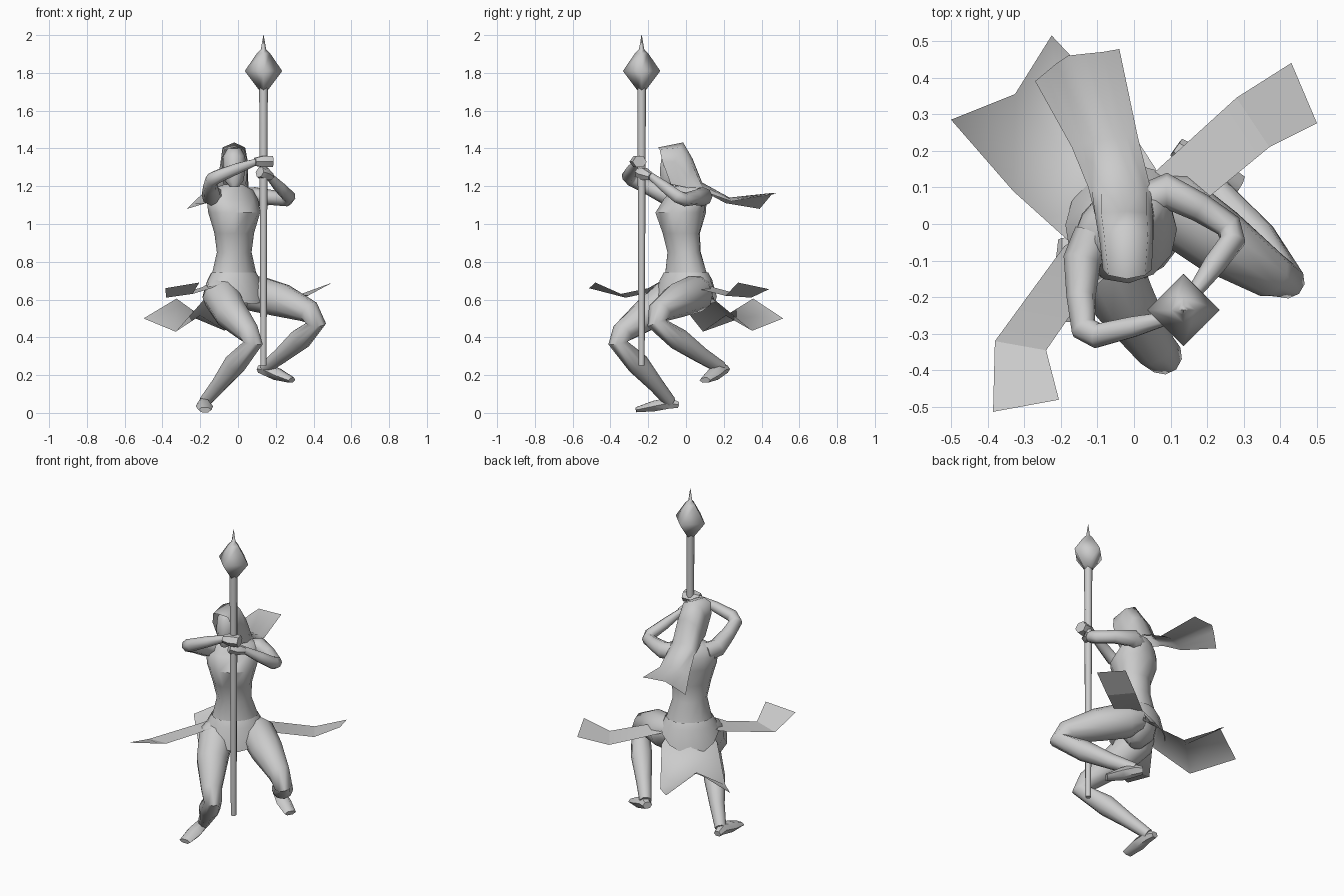
import bpy, bmesh
from math import sin, cos, pi, radians
from mathutils import Vector


def finish(name, bm, angle=50):
    bmesh.ops.recalc_face_normals(bm, faces=bm.faces)
    me = bpy.data.meshes.new(name)
    bm.to_mesh(me)
    bm.free()
    ob = bpy.data.objects.new(name, me)
    bpy.context.collection.objects.link(ob)
    bpy.ops.object.select_all(action='DESELECT')
    ob.select_set(True)
    bpy.context.view_layer.objects.active = ob
    bpy.ops.object.shade_smooth_by_angle(angle=radians(angle))
    return ob


def skin(name, rows, closed=True, caps=True, angle=50):
    """Bridge rows of points into a surface."""
    bm = bmesh.new()
    rs = [[bm.verts.new(p) for p in r] for r in rows]
    n = len(rs[0])
    for a, b in zip(rs, rs[1:]):
        for i in range(n if closed else n - 1):
            j = (i + 1) % n
            bm.faces.new((a[i], a[j], b[j], b[i]))
    if closed and caps:
        bm.faces.new(rs[0])
        bm.faces.new(rs[-1])
    return finish(name, bm, angle)


def tube(name, pts, sides=8, angle=50):
    """Limb through (x, y, z, radius[, second radius])."""
    P = [Vector(p[:3]) for p in pts]
    rows, u = [], None
    for i, p in enumerate(P):
        t = Vector()
        if i:
            t += (p - P[i - 1]).normalized()
        if i < len(P) - 1:
            t += (P[i + 1] - p).normalized()
        t.normalize()
        if u is None:
            u = t.cross(Vector((0, 0, 1)))
            if u.length < 0.05:
                u = Vector((1, 0, 0))
        u = (u - t * u.dot(t)).normalized()
        v = t.cross(u)
        ra, rb = pts[i][3], pts[i][-1]
        rows.append([p + u * ra * cos(2 * pi * k / sides) + v * rb * sin(2 * pi * k / sides)
                     for k in range(sides)])
    return skin(name, rows, angle=angle)


def ring(cx, cy, z, rx, ry, turn, n=12):
    c, s = cos(radians(turn)), sin(radians(turn))
    return [(cx + rx * cos(a) * c - ry * sin(a) * s, cy + rx * cos(a) * s + ry * sin(a) * c, z)
            for a in (2 * pi * k / n for k in range(n))]


# Staff with a four-sided smooth head and spike
SX, SY = 0.135, -0.235
skin("staff_shaft", [ring(SX, SY, 0.25, .016, .016, 0, 8), ring(SX, SY, 1.75, .023, .023, 0, 8)])
skin("staff_head", [ring(SX, SY, z, r, r, 0, 4) for z, r in
                    ((1.71, .024), (1.81, .099), (1.905, .034), (1.925, .014), (2.0, .001))], angle=120)

# Body, twisted toward the staff
skin("torso", [ring(*r) for r in (
    (-.02, .0, .54, .05, .04, 42), (-.025, .005, .60, .115, .09, 42), (-.025, .0, .68, .14, .112, 42),
    (-.02, .0, .74, .126, .103, 40), (-.02, -.01, .85, .096, .086, 38), (-.02, -.025, .95, .11, .094, 36),
    (-.02, -.028, 1.06, .14, .132, 34), (-.03, -.005, 1.13, .15, .10, 34), (-.03, .01, 1.18, .125, .07, 34),
    (-.025, .0, 1.21, .05, .05, 20))])
tube("neck", [(-.025, .0, 1.18, .042), (-.02, -.05, 1.27, .038)])
skin("head", [ring(*r, 0, 10) for r in (
    (-.02, -.10, 1.195, .022, .025), (-.02, -.085, 1.225, .047, .052), (-.02, -.07, 1.29, .06, .072),
    (-.02, -.06, 1.36, .058, .072), (-.02, -.05, 1.40, .035, .045))])

# Hood flowing into a trailing strip
skin("hood", [
    [(-.075, -.08, 1.21), (-.085, -.125, 1.33), (-.07, -.14, 1.395), (-.02, -.15, 1.405),
     (.03, -.14, 1.395), (.048, -.125, 1.33), (.04, -.08, 1.21)],
    [(-.085, -.03, 1.20), (-.092, -.06, 1.33), (-.082, -.03, 1.405), (-.02, -.015, 1.432),
     (.038, -.03, 1.405), (.052, -.06, 1.33), (.05, -.03, 1.20)],
    [(-.105, .02, 1.19), (-.105, .015, 1.25), (-.09, .03, 1.32), (-.02, .035, 1.345),
     (.035, .03, 1.32), (.052, .015, 1.25), (.055, .02, 1.19)],
    [(-.125, .10, 1.17), (-.115, .09, 1.19), (-.09, .085, 1.205), (-.035, .085, 1.22),
     (.01, .085, 1.205), (.035, .09, 1.19), (.045, .10, 1.17)],
    [(-.17, .21, 1.11), (-.14, .22, 1.12), (-.11, .225, 1.13), (-.08, .23, 1.14),
     (-.05, .235, 1.135), (-.02, .24, 1.13), (.01, .24, 1.12)],
    [(-.27, .39, 1.08), (-.24, .415, 1.11), (-.21, .44, 1.14), (-.18, .46, 1.165),
     (-.135, .465, 1.163), (-.085, .47, 1.162), (-.04, .478, 1.16)]],
    closed=False, angle=75)

# Arms and fists
tube("right_arm", [(-.11, -.03, 1.14, .055), (-.142, -.10, 1.15, .052), (-.145, -.20, 1.195, .04),
                   (-.138, -.285, 1.235, .037), (-.10, -.305, 1.255, .036), (.0, -.28, 1.295, .03),
                   (.10, -.255, 1.33, .018)])
tube("left_arm", [(.03, .06, 1.14, .05), (.09, .09, 1.145, .05), (.18, .045, 1.14, .04),
                  (.258, -.005, 1.13, .037), (.27, -.045, 1.145, .036), (.22, -.11, 1.195, .031),
                  (.155, -.20, 1.265, .018)])
tube("right_fist", [(.09, -.265, 1.33, .03, .024), (.13, -.255, 1.33, .046, .034),
                    (.182, -.245, 1.33, .038, .034)], 6)
tube("left_fist", [(.175, -.185, 1.25, .022), (.14, -.225, 1.265, .04, .036),
                   (.115, -.25, 1.275, .03)], 6)

# Legs and feet
tube("right_leg", [(-.095, -.02, .68, .07), (-.09, -.08, .62, .10), (-.035, -.20, .525, .09),
                   (.055, -.335, .425, .06), (.08, -.36, .37, .052), (-.015, -.255, .26, .06),
                   (-.10, -.16, .15, .042), (-.175, -.085, .06, .032)], 10)
tube("left_leg", [(.02, .07, .66, .07), (.10, .05, .63, .10), (.23, -.045, .595, .092),
                  (.375, -.14, .535, .064), (.415, -.155, .475, .052), (.33, -.04, .39, .06),
                  (.23, .08, .305, .044), (.145, .185, .24, .034)], 10)
tube("right_foot", [(-.185, -.04, .042, .022, .018), (-.18, -.09, .052, .033, .034),
                    (-.178, -.17, .036, .046, .032), (-.175, -.265, .016, .035, .015)], 6)
tube("left_foot", [(.115, .21, .232, .028, .022), (.15, .185, .23, .035, .036),
                   (.21, .145, .203, .043, .034), (.285, .10, .173, .034, .016)], 6)

# Flared belt with pointed front and back
belt = []
for z0, grow in ((.742, .0), (.705, .02), (.665, .04)):
    row = ring(-.022, .0, z0, .13 + grow, .108 + grow, 42, 16)
    if grow > .03:
        row = [(x * (1 + .06 * d), y * (1 + .06 * d), z - .09 * d) for (x, y, z), d in
               ((p, max(0, abs(sin(2 * pi * k / 16)) * 1.5 - .5)) for k, p in enumerate(row))]
    belt.append(row)
skin("belt", belt, caps=False)

# Cloth panels
skin("right_side_panel", [
    [(-.13, -.02, .70), (-.06, -.13, .70)], [(-.19, -.06, .665), (-.14, -.20, .66)],
    [(-.38, -.32, .61), (-.24, -.345, .63)], [(-.385, -.513, .66), (-.205, -.48, .69)]],
    closed=False, angle=20)
skin("left_side_panel", [
    [(.02, .12, .70), (.09, .03, .70)], [(.06, .145, .665), (.20, .07, .655)],
    [(.28, .345, .61), (.37, .21, .62)], [(.43, .44, .655), (.50, .275, .69)]],
    closed=False, angle=20)
skin("back_panel", [
    [(-.13, -.02, .67), (-.09, .08, .68), (.03, .12, .67)],
    [(-.18, -.045, .60), (-.10, .10, .63), (.06, .15, .60)],
    [(-.33, .09, .43), (-.20, .21, .515), (-.07, .35, .435)],
    [(-.50, .285, .50), (-.325, .355, .605), (-.225, .515, .50)]],
    closed=False, angle=60)
